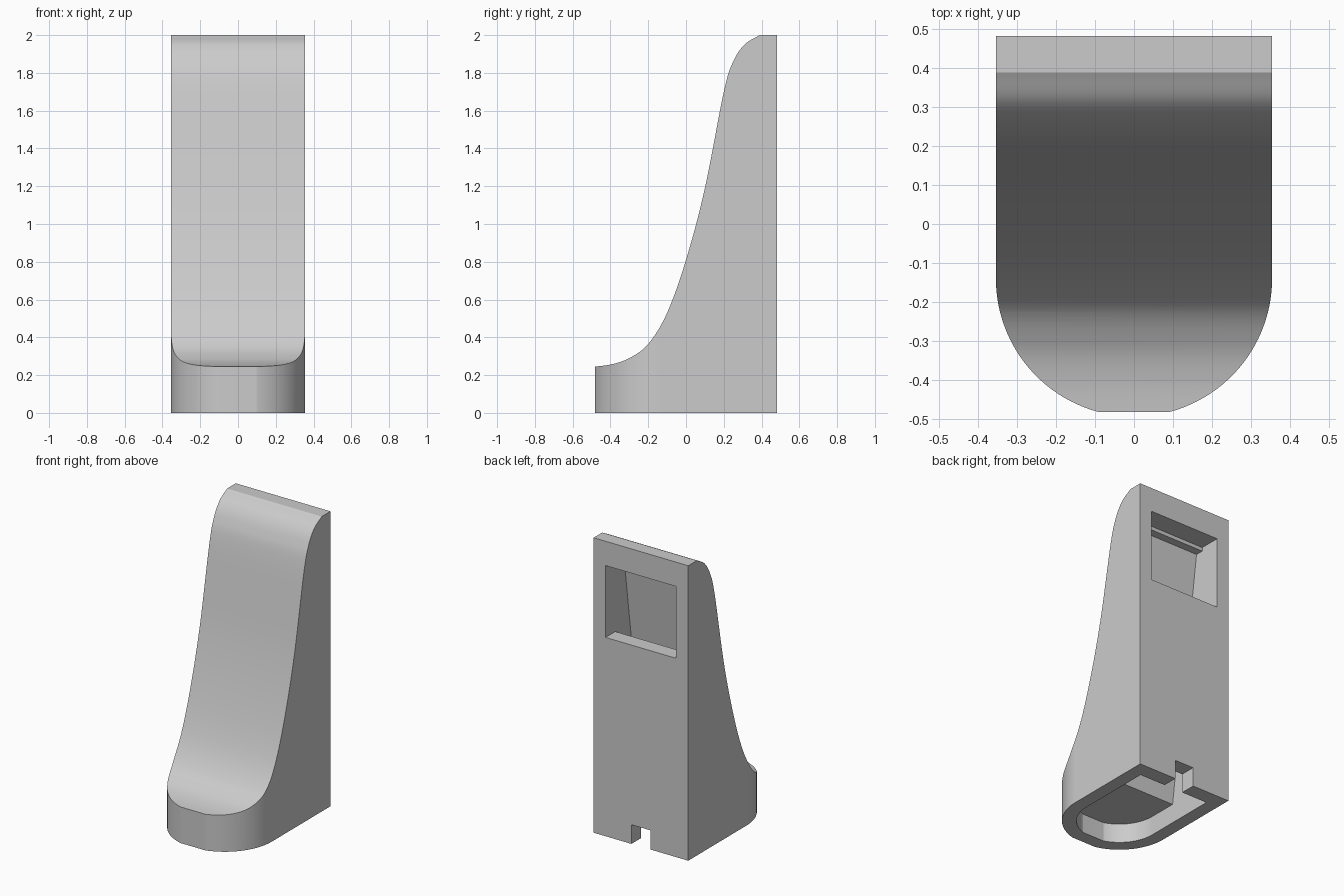
import bpy, bmesh, math
from mathutils import Vector

if "Cube" in bpy.data.objects:
    bpy.data.objects.remove(bpy.data.objects["Cube"], do_unlink=True)

HALF_W, BACK = 0.355, 0.483      # outer half width, back plane
IN_W, IN_BACK = 0.265, 0.379     # inner half width, inner face of back wall
ARC_Y = -0.14                    # centre of the rounded toe

grey = bpy.data.materials.new("plain_grey")
grey.use_nodes = True
grey.diffuse_color = (0.6, 0.6, 0.6, 1)
grey.node_tree.nodes["Principled BSDF"].inputs["Base Color"].default_value = (0.6, 0.6, 0.6, 1)


def prism(name, points, axis, low, high):
    """Extrude a closed 2D outline along x (points are y, z) or z (points are x, y)."""
    bm = bmesh.new()
    place = (lambda p: (low, p[0], p[1])) if axis == "x" else (lambda p: (p[0], p[1], low))
    face = bm.faces.new([bm.verts.new(place(p)) for p in points])
    out = bmesh.ops.extrude_face_region(bm, geom=[face])
    shift = Vector((high - low, 0, 0)) if axis == "x" else Vector((0, 0, high - low))
    verts = [g for g in out["geom"] if isinstance(g, bmesh.types.BMVert)]
    bmesh.ops.translate(bm, verts=verts, vec=shift)
    bmesh.ops.recalc_face_normals(bm, faces=bm.faces)
    mesh = bpy.data.meshes.new(name)
    bm.to_mesh(mesh)
    bm.free()
    mesh.materials.append(grey)
    obj = bpy.data.objects.new(name, mesh)
    bpy.context.collection.objects.link(obj)
    return obj


def box_outline(a0, b0, a1, b1):
    return [(a0, b0), (a1, b0), (a1, b1), (a0, b1)]


def toe_outline(radius, front, back, steps=32):
    """Plan outline: straight sides, round toe clipped by a flat front."""
    flat = math.acos((ARC_Y - front) / radius)
    right = []
    for i in range(steps + 1):
        a = flat + (math.pi / 2 - flat) * i / steps
        right.append((radius * math.sin(a), ARC_Y - radius * math.cos(a)))
    right.append((radius, back))
    return right + [(-x, y) for x, y in reversed(right)]


def smooth_path(points, steps=8):
    """Catmull-Rom curve through the given points."""
    pts = [Vector(p) for p in points]
    pts = [2 * pts[0] - pts[1]] + pts + [2 * pts[-1] - pts[-2]]
    path = []
    for a, b, c, d in zip(pts, pts[1:], pts[2:], pts[3:]):
        for i in range(steps):
            t = i / steps
            path.append(0.5 * (2 * b + (c - a) * t + (2 * a - 5 * b + 4 * c - d) * t ** 2
                               + (3 * b - a - 3 * c + d) * t ** 3))
    return path + [pts[-2]]


def combine(target, tool, operation):
    mod = target.modifiers.new(operation, "BOOLEAN")
    mod.operation, mod.solver, mod.object = operation, "EXACT", tool
    bpy.context.view_layer.objects.active = target
    bpy.ops.object.modifier_apply(modifier=mod.name)
    bpy.data.objects.remove(tool, do_unlink=True)


# Outer body: sweeping side profile limited by the rounded plan outline
sweep = smooth_path([(-0.52, 0.241), (-0.4, 0.256), (-0.3, 0.29), (-0.2, 0.365), (-0.1, 0.53),
                     (0, 0.81), (0.1, 1.19), (0.2, 1.70), (0.25, 1.86), (0.31, 1.95), (0.39, 2.0)])
profile = [(-0.52, 0)] + [tuple(p) for p in sweep] + [(BACK, 2.0), (BACK, 0)]
body = prism("stand_body", profile, "x", -0.5, 0.5)
combine(body, prism("plan_limit", toe_outline(HALF_W, -0.483, 0.7), "z", -0.1, 2.1), "INTERSECT")

# Shallow cavity under the base
combine(body, prism("base_cavity", toe_outline(IN_W, -0.393, IN_BACK), "z", -0.1, 0.13), "DIFFERENCE")

# Hollow tower with a sloping front wall
hollow = [(IN_BACK, 0.05), (IN_BACK, 1.81), (0.285, 1.81), (0.055, 0.13), (0.055, 0.05)]
combine(body, prism("tower_hollow", hollow, "x", -IN_W, IN_W), "DIFFERENCE")

# Window in the back and the cable notch at its foot
window = box_outline(0.34, 1.348, 0.6, 1.835)
combine(body, prism("back_window", window, "x", -IN_W, IN_W), "DIFFERENCE")
notch = box_outline(0.3, -0.1, 0.6, 0.13)
combine(body, prism("cable_notch", notch, "x", -0.071, 0.071), "DIFFERENCE")

# Smooth curves, crisp edges and flat large faces
bpy.ops.object.select_all(action="DESELECT")
body.select_set(True)
bpy.context.view_layer.objects.active = body
bpy.ops.object.shade_smooth_by_angle(angle=math.radians(25))
weighted = body.modifiers.new("flat_faces", "WEIGHTED_NORMAL")
weighted.keep_sharp = True
